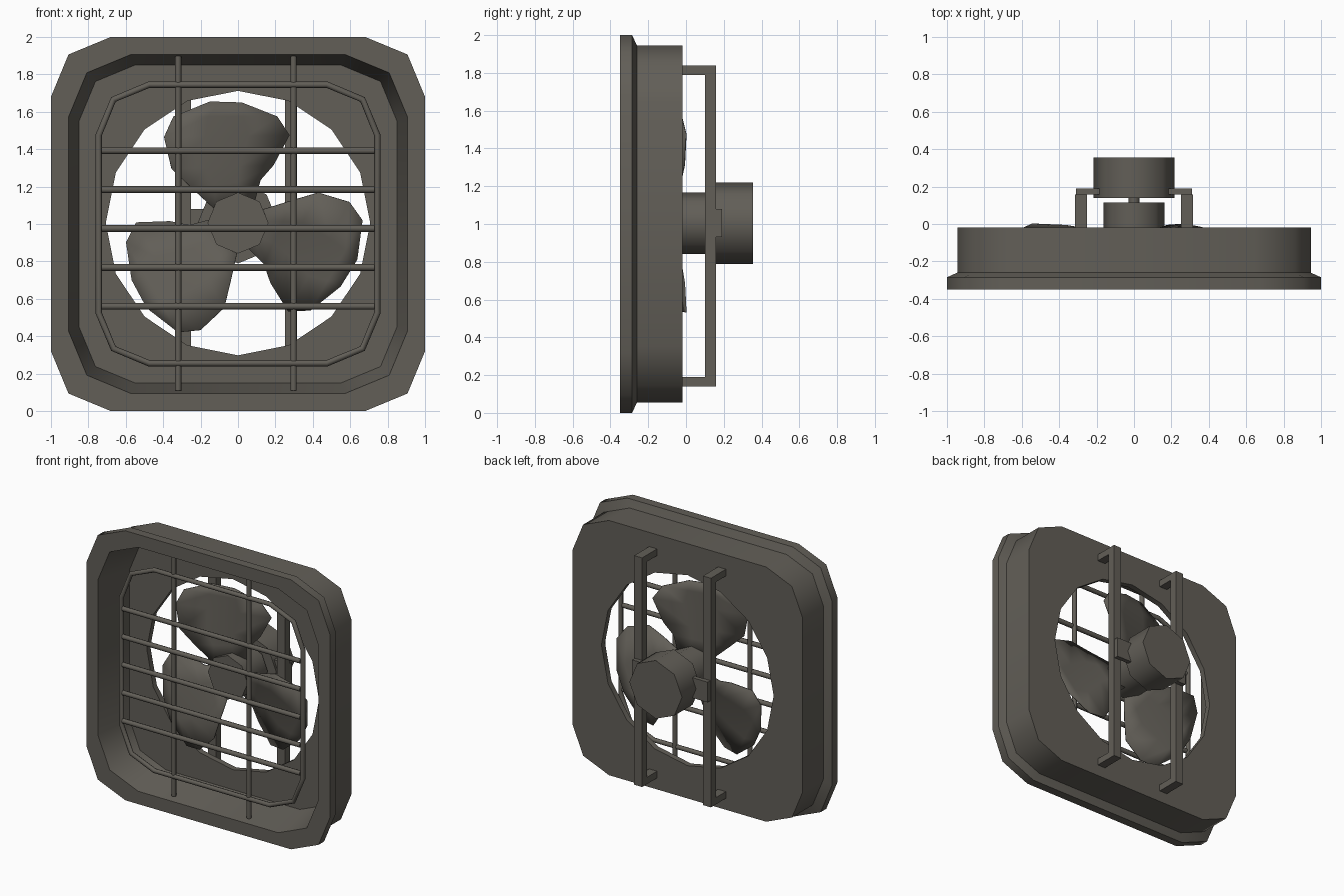
import bpy, bmesh, math
from mathutils import Vector, Matrix

if "Cube" in bpy.data.objects:
    bpy.data.objects.remove(bpy.data.objects["Cube"])

CZ = 1.005  # height of the fan axis

mat = bpy.data.materials.new("dark_grey_metal")
mat.diffuse_color = (0.122, 0.113, 0.096, 1)
mat.use_nodes = True
mat.node_tree.nodes["Principled BSDF"].inputs["Base Color"].default_value = mat.diffuse_color


def finish(ob, smooth=None):
    ob.data.materials.append(mat)
    if smooth:
        bpy.ops.object.select_all(action='DESELECT')
        ob.select_set(True)
        bpy.context.view_layer.objects.active = ob
        bpy.ops.object.shade_smooth_by_angle(angle=math.radians(smooth))
    return ob


def from_bmesh(name, bm, smooth=None):
    bmesh.ops.recalc_face_normals(bm, faces=bm.faces)
    me = bpy.data.meshes.new(name)
    bm.to_mesh(me)
    bm.free()
    ob = bpy.data.objects.new(name, me)
    bpy.context.collection.objects.link(ob)
    return finish(ob, smooth)


def rounded_square(half, r, y):
    """Square with two-segment corners in the xz plane."""
    pts = []
    for k, (sx, sz) in enumerate([(1, 1), (-1, 1), (-1, -1), (1, -1)]):
        for j in range(3):
            a = math.radians(90 * k + 45 * j)
            pts.append(Vector((sx * (half - r) + r * math.cos(a), y,
                               1 + sz * (half - r) + r * math.sin(a))))
    return pts


def box(name, x0, x1, y0, y1, z0, z1):
    bm = bmesh.new()
    bmesh.ops.create_cube(bm, size=1, matrix=Matrix.LocRotScale(
        ((x0 + x1) / 2, (y0 + y1) / 2, (z0 + z1) / 2), None,
        (x1 - x0, y1 - y0, z1 - z0)))
    return from_bmesh(name, bm)


def drum(name, r, y0, y1, sides=8):
    bm = bmesh.new()
    bmesh.ops.create_cone(bm, cap_ends=True, segments=sides, radius1=r, radius2=r, depth=y1 - y0,
                          matrix=Matrix.Translation((0, (y0 + y1) / 2, CZ)) @ Matrix.Rotation(math.pi / 2, 4, 'X'))
    return from_bmesh(name, bm, 50)


def rod(name, pts, r, cyclic=False):
    cu = bpy.data.curves.new(name, 'CURVE')
    cu.dimensions = '3D'
    cu.bevel_depth = r
    cu.bevel_resolution = 2
    cu.use_fill_caps = True
    sp = cu.splines.new('POLY')
    sp.points.add(len(pts) - 1)
    for p, co in zip(sp.points, pts):
        p.co = (*co, 1)
    sp.use_cyclic_u = cyclic
    ob = bpy.data.objects.new(name, cu)
    bpy.context.collection.objects.link(ob)
    bpy.ops.object.select_all(action='DESELECT')
    ob.select_set(True)
    bpy.context.view_layer.objects.active = ob
    bpy.ops.object.convert(target='MESH')
    return finish(bpy.context.object)


# Housing: lofted shell with flange, open front and a round hole in the back
bm = bmesh.new()


def loop(pts):
    vs = [bm.verts.new(p) for p in pts]
    return vs, [bm.edges.new((vs[i - 1], vs[i])) for i in range(len(vs))]


def loft(a, b):
    for i in range(len(a)):
        bm.faces.new((a[i - 1], a[i], b[i], b[i - 1]))


def circle(y):
    return [(0.707 * math.sin(i * math.pi / 8), y, CZ + 0.707 * math.cos(i * math.pi / 8))
            for i in range(16)]


shell = [loop(rounded_square(*s)) for s in [
    (0.85, 0.30, -0.06), (0.905, 0.33, -0.35), (1.0, 0.32, -0.35),
    (1.0, 0.32, -0.285), (0.945, 0.30, -0.26), (0.945, 0.30, -0.018)]]
for a, b in zip(shell, shell[1:]):
    loft(a[0], b[0])
hole_front, hole_back = loop(circle(-0.06)), loop(circle(-0.018))
loft(hole_front[0], hole_back[0])
for outer, inner in ((shell[0], hole_front), (shell[-1], hole_back)):
    bmesh.ops.triangle_fill(bm, use_beauty=True, edges=outer[1] + inner[1], normal=(0, 1, 0))
from_bmesh("housing", bm, 50)

# Front grille: ring, five horizontal rods and two vertical rods
rod("grille_ring", rounded_square(0.745, 0.27, -0.30), 0.017, True)
for i in range(5):
    z = 0.56 + i * 0.208
    rod("grille_bar", [(-0.73, -0.305, z), (0.73, -0.305, z)], 0.018)
for x in (-0.32, 0.297):
    rod("grille_upright", [(x, -0.295, 0.11), (x, -0.295, 1.9)], 0.017)

# Hub, shaft and motor
drum("hub", 0.163, -0.12, 0.115)
drum("shaft", 0.03, 0.10, 0.15)
drum("motor", 0.216, 0.14, 0.355)

# Three twisted blades, each a strip between leading and trailing edges
lead = [(-.12, .07), (-.25, .19), (-.355, .29), (-.395, .46), (-.345, .57), (-.15, .65)]
trail = [(.08, .08), (.12, .23), (.19, .31), (.275, .47), (.21, .57), (.02, .645)]
for n in range(3):
    bm = bmesh.new()
    rot = Matrix.Translation((0, 0, CZ)) @ Matrix.Rotation(n * 2 * math.pi / 3, 4, 'Y')
    rows = []
    for p, q in zip(lead, trail):
        row = []
        for t in (0, 0.33, 0.67, 1):
            x, z = p[0] + (q[0] - p[0]) * t, p[1] + (q[1] - p[1]) * t
            pitch = 0.42 - 0.37 * z
            row.append(bm.verts.new(rot @ Vector((x, -0.075 + pitch * (x + 0.03), z))))
        rows.append(row)
    for a, b in zip(rows, rows[1:]):
        for i in range(3):
            bm.faces.new((a[i], a[i + 1], b[i + 1], b[i]))
    blade = from_bmesh("blade", bm, 50)
    mod = blade.modifiers.new("thickness", 'SOLIDIFY')
    mod.thickness = 0.006
    mod.offset = 0

# Rear motor mount: two struts with feet and a bracket plate each
for s in (-1, 1):
    def span(a, b):
        return sorted((s * a, s * b))
    x = span(0.25, 0.315)
    box("mount_strut", *x, 0.10, 0.158, 0.14, 1.84)
    for z in (0.14, 1.79):
        box("mount_foot", *x, -0.02, 0.10, z, z + 0.05)
    box("motor_bracket", *span(0.18, 0.31), 0.158, 0.19, 0.93, 1.08)
